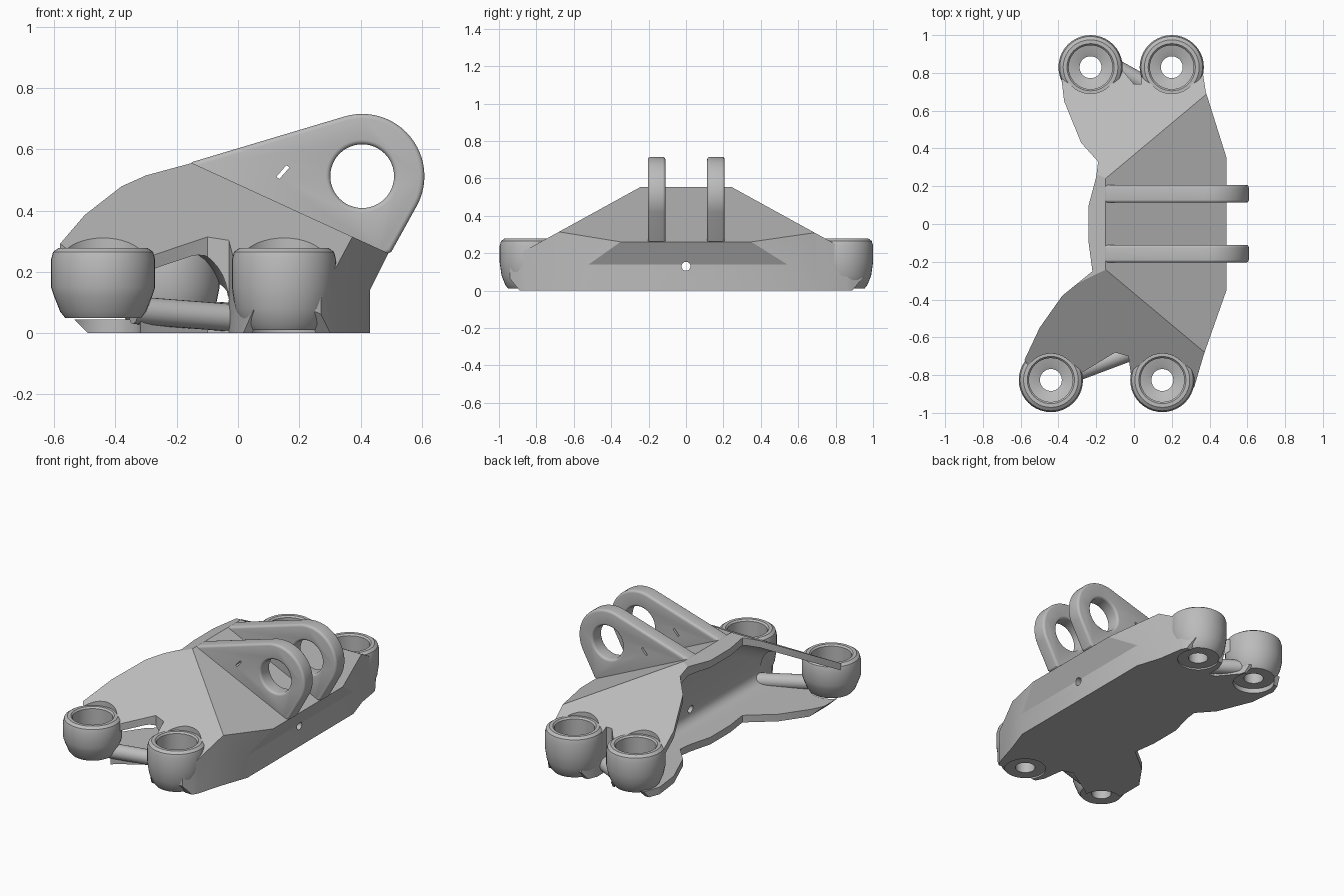
import bpy, bmesh, math
from mathutils import Vector, Matrix

if "Cube" in bpy.data.objects:
    bpy.data.objects.remove(bpy.data.objects["Cube"], do_unlink=True)

grey = bpy.data.materials.new("cast grey")
grey.use_nodes = True
grey.diffuse_color = (0.5, 0.5, 0.5, 1)
grey.node_tree.nodes["Principled BSDF"].inputs["Base Color"].default_value = (0.5, 0.5, 0.5, 1)
parts = []


def make(name, bm):
    bmesh.ops.recalc_face_normals(bm, faces=bm.faces)
    mesh = bpy.data.meshes.new(name)
    bm.to_mesh(mesh)
    bm.free()
    mesh.materials.append(grey)
    ob = bpy.data.objects.new(name, mesh)
    bpy.context.collection.objects.link(ob)
    return ob


def prism(points, vector):
    bm = bmesh.new()
    face = bm.faces.new([bm.verts.new(p) for p in points])
    new = bmesh.ops.extrude_face_region(bm, geom=[face])["geom"]
    bmesh.ops.translate(bm, vec=vector, verts=[v for v in new if isinstance(v, bmesh.types.BMVert)])
    return bm


def trim(bm, point, normal):
    # Slice off everything on the normal side and close the cut
    geom = bm.verts[:] + bm.edges[:] + bm.faces[:]
    cut_geom = bmesh.ops.bisect_plane(bm, geom=geom, plane_co=point, plane_no=normal,
                                      clear_outer=True)["geom_cut"]
    edges = [e for e in cut_geom if isinstance(e, bmesh.types.BMEdge) and e.is_boundary]
    if edges:
        bmesh.ops.edgeloop_fill(bm, edges=edges)


def rod(name, a, b, radius, sides=24):
    a, b = Vector(a), Vector(b)
    bm = bmesh.new()
    turn = (b - a).to_track_quat("Z", "Y").to_matrix().to_4x4()
    bmesh.ops.create_cone(bm, cap_ends=True, segments=sides, radius1=radius, radius2=radius,
                          depth=(b - a).length, matrix=Matrix.Translation((a + b) / 2) @ turn)
    return make(name, bm)


def bevel(ob, width, segments, angle):
    m = ob.modifiers.new("bevel", "BEVEL")
    m.width, m.segments = width, segments
    m.limit_method, m.angle_limit = "ANGLE", math.radians(angle)


def cut(ob, cutter):
    m = ob.modifiers.new("cut", "BOOLEAN")
    m.operation, m.solver, m.object = "DIFFERENCE", "EXACT", cutter
    cutter.hide_render = True


def bake(ob):
    # Apply the modifier stack and drop the cutters
    bpy.context.view_layer.update()
    deps = bpy.context.evaluated_depsgraph_get()
    mesh = bpy.data.meshes.new_from_object(ob.evaluated_get(deps))
    cutters = {m.object for m in ob.modifiers if m.type == "BOOLEAN"}
    ob.modifiers.clear()
    ob.data = mesh
    for c in cutters:
        bpy.data.objects.remove(c, do_unlink=True)
    parts.append(ob)


def roof(bm, drop):
    # Crest falling to both long sides, and two end slopes
    trim(bm, (-0.15, 0, 0.555 - drop), (0.46, 0, 1))
    trim(bm, (-0.15, 0, 0.555 - drop), (-0.27, 0, 1))
    for s in (-1, 1):
        trim(bm, (0, s * 0.745, 0.278 - drop), (0, s * 0.55, 1))


# Bracket body: outline seen from above, trimmed to its slopes
outline = [(.49, -.35), (.49, .35), (.38, .7), (.355, .86), (.31, .94), (.2, .985), (.08, .93),
           (.04, .83), (.04, .74), (.0, .74), (-.1, .86), (-.13, .95), (-.23, .98), (-.35, .93),
           (-.39, .82), (-.37, .65), (-.28, .43), (-.19, .33), (-.2, .25), (-.24, .1),
           (-.24, -.1), (-.22, -.25), (-.38, -.38), (-.5, -.55), (-.58, -.72), (-.44, -.92),
           (-.28, -.79), (-.1, -.68), (-.03, -.7), (-.01, -.84), (.05, -.95), (.15, -.98),
           (.27, -.94), (.32, -.86), (.37, -.69)]
bm = prism([(x, y, 0) for x, y in outline], (0, 0, 0.7))
roof(bm, 0)
trim(bm, (-0.49, 0, 0), (-1, 0, -1))
for s in (-1, 1):
    trim(bm, (0, s * 0.89, 0), (0, s, -0.8))
body = make("bracket_body", bm)

# Clevis side: upright toe with a leaning face above it
toe = [(0.43, -0.1), (0.8, -0.1), (0.8, 0.88), (0.43, 0.14)]
cut(body, make("toe_cutter", prism([(x, -1.2, z) for x, z in toe], (0, 2.4, 0))))

# Channel running end to end, open on the back, with a leaning inner wall
wall = [(-1, 0.045), (-0.01, 0.045), (-0.07, 0.28), (-0.12, 0.42), (-0.2, 0.6), (-1, 0.6)]
bm = prism([(x, -1.2, z) for x, z in wall], (0, 2.4, 0))
roof(bm, 0.045)
channel = make("channel_cutter", bm)
bevel(channel, 0.09, 6, 50)
cut(body, channel)
cut(body, rod("drain_cutter", (-0.4, 0, 0.13), (0.7, 0, 0.13), 0.024))

# Bolt bosses with stepped bores: x, y, underside height
bosses = {"front_right_boss": (-0.44, -0.826, 0.05), "front_left_boss": (0.15, -0.826, 0.01),
          "back_right_boss": (-0.23, 0.83, 0.03), "back_left_boss": (0.2, 0.83, 0.01)}
for name, (x, y, z) in bosses.items():
    cut(body, rod(name + "_bore_cutter", (x, y, -0.1), (x, y, 0.6), 0.122, 40))
    cut(body, rod(name + "_rim_cutter", (x, y, 0.274), (x, y, 0.6), 0.14, 40))
    profile = [(.058, z), (.124, z), (.14, z + .02), (.16, z + .07), (.17, .15), (.17, .24),
               (.163, .265), (.145, .278), (.125, .278), (.116, .268), (.116, z + .09),
               (.08, z + .08), (.058, z + .07)]
    bm = bmesh.new()
    ring = [bm.verts.new((x + r, y, h)) for r, h in profile]
    edges = [bm.edges.new((ring[i - 1], ring[i])) for i in range(len(ring))]
    bmesh.ops.spin(bm, geom=ring + edges, cent=(x, y, 0), axis=(0, 0, 1),
                   angle=math.tau, steps=40)
    bmesh.ops.remove_doubles(bm, verts=bm.verts, dist=0.0005)
    parts.append(make(name, bm))
bake(body)

# Low bars tying each pair of bosses together
parts.append(rod("front_tie_bar", (-0.34, -0.8, 0.075), (-0.02, -0.68, 0.05), 0.045))
parts.append(rod("back_tie_bar", (-0.12, 0.84, 0.06), (0.06, 0.74, 0.05), 0.045))

# Pair of clevis ears with pin holes
eye_x, eye_z, eye_r = 0.405, 0.512, 0.203
arc = [math.radians(-27 + 133 * i / 24) for i in range(25)]
ear = [(-0.16, 0.555), (-0.16, 0.525), (0.46, 0.245), (0.5, 0.265)]
ear += [(eye_x + eye_r * math.cos(a), eye_z + eye_r * math.sin(a)) for a in arc]
for name, y in (("front_ear", -0.157), ("back_ear", 0.16)):
    ob = make(name, prism([(x, y - 0.047, z) for x, z in ear], (0, 0.094, 0)))
    cut(ob, rod(name + "_pin_cutter", (eye_x, y - 0.2, eye_z), (eye_x, y + 0.2, eye_z), 0.104, 48))
    bevel(ob, 0.03, 4, 40)
    slot = [(0.125, 0.51), (0.135, 0.503), (0.168, 0.54), (0.158, 0.548)]
    cut(ob, make(name + "_slot_cutter", prism([(x, y - 0.2, z) for x, z in slot], (0, 0.4, 0))))
    bake(ob)

# Smooth shading with sharp creases kept
bpy.ops.object.select_all(action="DESELECT")
for ob in parts:
    ob.select_set(True)
bpy.context.view_layer.objects.active = body
bpy.ops.object.shade_smooth_by_angle(angle=math.radians(25))
